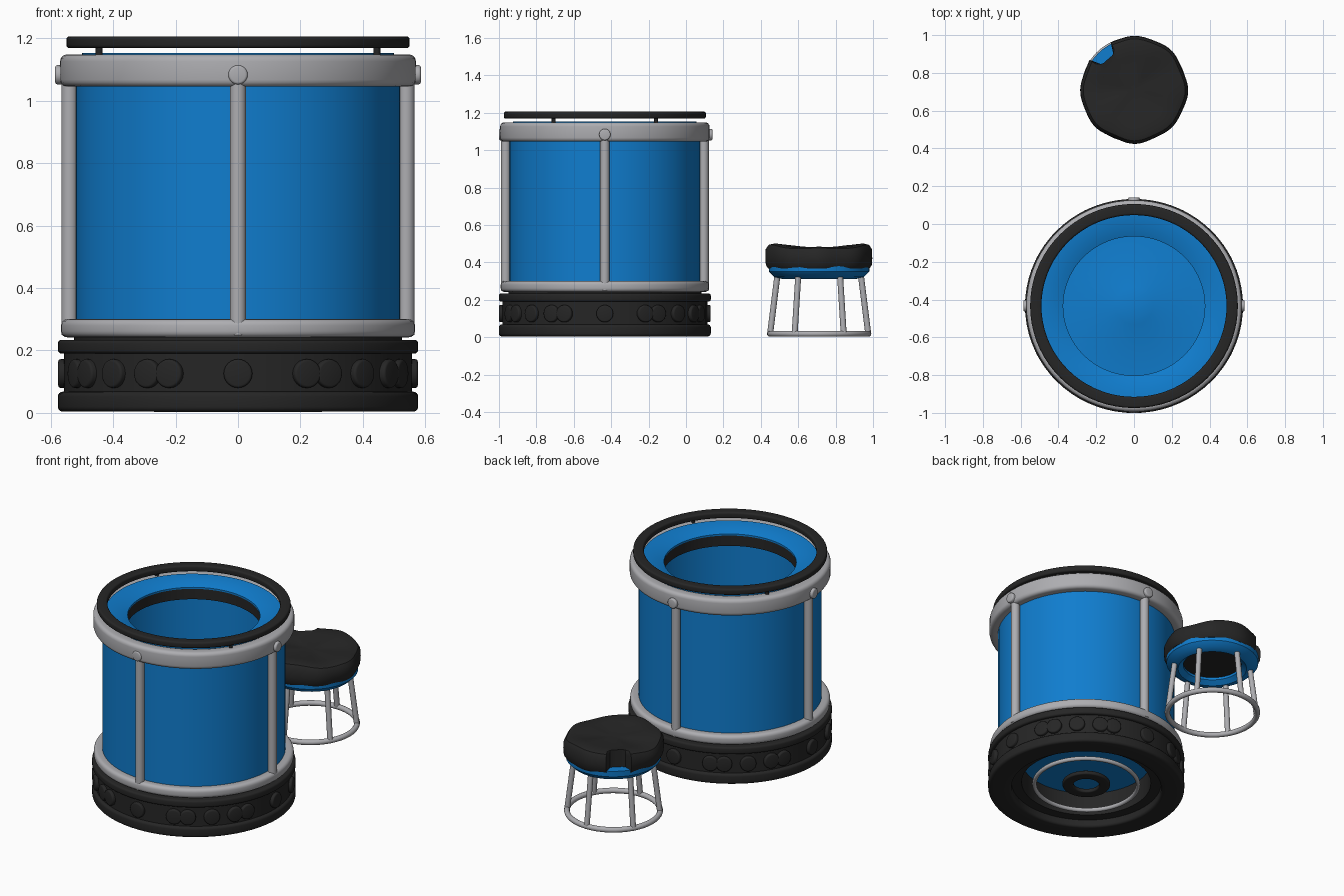
import bpy, bmesh, math
from mathutils import Vector, Matrix

if "Cube" in bpy.data.objects:
    bpy.data.objects.remove(bpy.data.objects["Cube"])

DRUM = Vector((0, -0.434, 0))
STOOL = Vector((0, 0.712, 0))
SQUASH = 0.982          # drum is very slightly narrower front to back


def material(name, col):
    m = bpy.data.materials.new(name)
    m.diffuse_color = (*col, 1)
    m.use_nodes = True
    m.node_tree.nodes["Principled BSDF"].inputs["Base Color"].default_value = m.diffuse_color
    return m


BLUE = material("blue", (0.005, 0.205, 0.62))
GREY = material("light grey", (0.42, 0.42, 0.44))
BLACK = material("black", (0.019, 0.019, 0.019))


def finish(bm, name, mat, loc, squash=1.0, angle=40):
    bmesh.ops.remove_doubles(bm, verts=bm.verts, dist=1e-5)
    bmesh.ops.scale(bm, vec=(1, squash, 1), verts=bm.verts)
    bmesh.ops.recalc_face_normals(bm, faces=bm.faces)
    me = bpy.data.meshes.new(name)
    bm.to_mesh(me)
    bm.free()
    ob = bpy.data.objects.new(name, me)
    bpy.context.collection.objects.link(ob)
    ob.location = loc
    me.materials.append(mat)
    bpy.ops.object.select_all(action='DESELECT')
    ob.select_set(True)
    bpy.context.view_layer.objects.active = ob
    bpy.ops.object.shade_smooth_by_angle(angle=math.radians(angle))
    return ob


def rounded(r0, r1, z0, z1, b):
    """Rounded rectangle cross-section."""
    pts = []
    for i, (cx, cz) in enumerate([(r1 - b, z1 - b), (r0 + b, z1 - b), (r0 + b, z0 + b), (r1 - b, z0 + b)]):
        for k in range(5):
            a = math.radians(90 * i + 22.5 * k)
            pts.append((cx + b * math.cos(a), cz + b * math.sin(a)))
    return pts


def lathe(name, profile, mat, loc=DRUM, squash=SQUASH, n=72, warp=None):
    """Revolve a closed (r, z) profile; warp(r, z, angle) may bend it."""
    bm = bmesh.new()
    rings = []
    for i in range(n):
        a = 2 * math.pi * i / n
        ring = []
        for r, z in profile:
            if warp:
                r, z = warp(r, z, a)
            ring.append(bm.verts.new((r * math.cos(a), r * math.sin(a), z)))
        rings.append(ring)
    m = len(profile)
    for i in range(n):
        p, q = rings[i], rings[(i + 1) % n]
        for j in range(m):
            k = (j + 1) % m
            if profile[j][0] == 0 and profile[k][0] == 0:
                continue
            bm.faces.new((p[j], q[j], q[k], p[k]))
    return finish(bm, name, mat, loc, squash)


def circle(r, z, t, n=14):
    return [(r + t * math.cos(2 * math.pi * k / n), z + t * math.sin(2 * math.pi * k / n)) for k in range(n)]


def rods(name, segments, radius, mat, loc, squash=1.0, bevel=0.0, n=16):
    """Several cylinders, each between two points, in one object."""
    bm = bmesh.new()
    for a, b in segments:
        a, b = Vector(a), Vector(b)
        d = b - a
        mtx = Matrix.Translation((a + b) / 2) @ d.to_track_quat('Z', 'Y').to_matrix().to_4x4()
        bmesh.ops.create_cone(bm, cap_ends=True, segments=n, radius1=radius, radius2=radius,
                              depth=d.length, matrix=mtx)
    if bevel:
        rim = [e for e in bm.edges if any(len(f.verts) > 4 for f in e.link_faces)]
        bmesh.ops.bevel(bm, geom=rim, offset=bevel, segments=3, profile=0.5, affect='EDGES')
    return finish(bm, name, mat, loc, squash)


def polar(r, deg, z):
    a = math.radians(deg)
    return (r * math.cos(a), r * math.sin(a), z)


# --- black base: two hoops, a recessed wall and round knobs
lathe("base_bottom_hoop", rounded(0.44, 0.577, 0.004, 0.068, 0.016), BLACK)
lathe("base_top_hoop", rounded(0.47, 0.577, 0.19, 0.234, 0.012), BLACK)
lathe("base_wall", [(0.38, 0.05), (0.558, 0.05), (0.558, 0.2), (0.38, 0.2)], BLACK)
knobs = [q + d for q in (0, 90, 180, 270) for d in (0, 23, 31, 45, 59, 67)]
rods("base_knobs", [(polar(0.53, d, 0.126), polar(0.576, d, 0.126)) for d in knobs],
     0.046, BLACK, DRUM, SQUASH, 0.008, 24)
lathe("base_spacer", rounded(0.47, 0.525, 0.225, 0.26, 0.004), BLACK)

# --- floor of the drum, with rings hanging below it
lathe("drum_floor", [(0, 0.195), (0.51, 0.195), (0.51, 0.225), (0.12, 0.225), (0.1, 0.232), (0, 0.232)], BLUE)
lathe("underside_ring", circle(0.305, 0.04, 0.013), GREY)
lathe("underside_hub", rounded(0.075, 0.14, 0.03, 0.055, 0.008), BLACK)

# --- blue shell, grey hoops and columns
lathe("drum_shell", [(0.5, 0.22), (0.519, 0.22), (0.519, 1.14), (0.5, 1.14)], BLUE)
lathe("lower_hoop", rounded(0.505, 0.567, 0.242, 0.3, 0.02), GREY)
lathe("upper_hoop", rounded(0.495, 0.57, 1.045, 1.148, 0.022), GREY)
quarters = (0, 90, 180, 270)
rods("columns", [(polar(0.54, d, 0.25), polar(0.54, d, 1.08)) for d in quarters], 0.026, GREY, DRUM, SQUASH)
rods("hoop_lugs", [(polar(0.54, d, 1.083), polar(0.586 if d != 270 else 0.576, d, 1.083)) for d in quarters],
     0.031, GREY, DRUM, SQUASH, 0.008, 24)

# --- open inner collar at the top, with a dark band under its lip
lathe("inner_collar", [(0.5, 1.152), (0.47, 1.15), (0.41, 1.138), (0.375, 1.125),
                       (0.375, 1.115), (0.41, 1.122), (0.5, 1.13)], BLUE)
lathe("inner_dark_band", [(0.377, 1.05), (0.39, 1.05), (0.39, 1.118), (0.377, 1.118)], BLACK)

# --- floating black rim on small pegs
lathe("top_rim", rounded(0.49, 0.55, 1.168, 1.206, 0.011), BLACK)
rods("rim_pegs", [(polar(0.525, d, 1.13), polar(0.525, d, 1.18)) for d in (32, 148, 212, 328)],
     0.011, BLACK, DRUM, SQUASH)

# --- stool frame
lathe("stool_foot_ring", circle(0.263, 0.018, 0.016), GREY, STOOL, 1.0, 48)
rods("stool_legs", [(polar(0.262, d, 0.02), polar(0.222, d, 0.34)) for d in range(30, 390, 60)],
     0.016, GREY, STOOL)

# --- stool seat: blue dish below a lumpy black cushion
lathe("seat_dish", [(0.17, 0.335), (0.2, 0.312), (0.24, 0.322), (0.268, 0.35), (0.27, 0.385), (0.17, 0.385)],
      BLUE, STOOL, 1.0, 48)
lathe("seat_underside", [(0, 0.35), (0.18, 0.35), (0.18, 0.39), (0, 0.39)], BLACK, STOOL, 1.0, 48)


def lumpy(r, z, a):
    edge = min(1, r / 0.26)
    r *= 1 + 0.014 * math.cos(8 * a) + 0.008 * math.cos(5 * a + 1)
    if z > 0.42:
        z += 0.010 * edge * (math.cos(2 * a + math.pi) + 0.4 * math.cos(5 * a))
    off = abs(math.degrees(a) - 131)      # notch in the back left rim
    if off < 14:
        r = min(r, 0.212 + 0.02 * (off / 14) ** 4)
    return r, z


lathe("seat_cushion", [(0, 0.372), (0.235, 0.372), (0.268, 0.368), (0.279, 0.385), (0.282, 0.42), (0.28, 0.46),
                       (0.266, 0.482), (0.24, 0.489), (0.18, 0.485), (0.09, 0.48), (0, 0.478)],
      BLACK, STOOL, 1.0, 96, lumpy)
